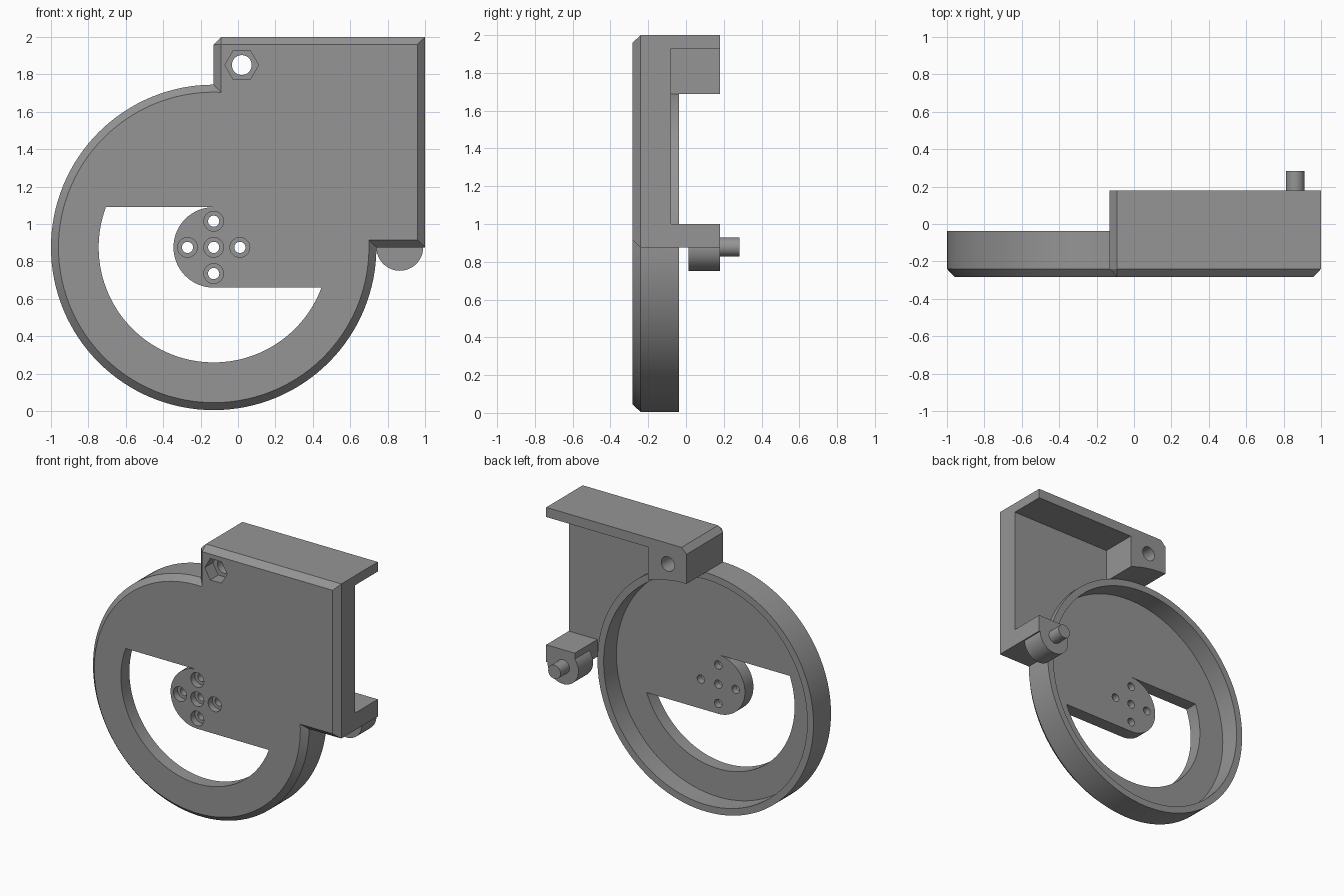
import bpy, bmesh, math

if "Cube" in bpy.data.objects:
    bpy.data.objects.remove(bpy.data.objects["Cube"])

CX, CZ = -0.13, 0.875            # wheel housing centre
FRONT, EDGE, BACK, LIP, REAR = -0.283, -0.24, -0.08, -0.038, 0.18

grey = bpy.data.materials.new("plain grey")
grey.diffuse_color = (0.3, 0.3, 0.3, 1)
grey.use_nodes = True
grey.node_tree.nodes["Principled BSDF"].inputs["Base Color"].default_value = grey.diffuse_color


def arc(cx, cz, r, a0, a1, n):
    """Points on an arc in the xz plane, angles in degrees."""
    return [(cx + r * math.cos(math.radians(a0 + (a1 - a0) * i / n)),
             cz + r * math.sin(math.radians(a0 + (a1 - a0) * i / n))) for i in range(n + 1)]


def circle(cx, cz, r, n):
    return arc(cx, cz, r, 0, 360, n)[:-1]


def loft(name, *sections):
    """Solid through matching xz outlines, each given as (y, points)."""
    bm = bmesh.new()
    rings = [[bm.verts.new((x, y, z)) for x, z in pts] for y, pts in sections]
    n = len(rings[0])
    for a, b in zip(rings, rings[1:]):
        for i in range(n):
            j = (i + 1) % n
            bm.faces.new((a[i], a[j], b[j], b[i]))
    bm.faces.new(rings[0])
    bm.faces.new(rings[-1])
    bmesh.ops.remove_doubles(bm, verts=bm.verts, dist=1e-5)
    bmesh.ops.recalc_face_normals(bm, faces=bm.faces)
    mesh = bpy.data.meshes.new(name)
    bm.to_mesh(mesh)
    bm.free()
    ob = bpy.data.objects.new(name, mesh)
    bpy.context.collection.objects.link(ob)
    mesh.materials.append(grey)
    return ob


def prism(name, pts, y0, y1):
    return loft(name, (y0, pts), (y1, pts))


def cut(ob, pts, y0, y1):
    """Remove a prism from ob."""
    cutter = prism("cutter", pts, y0, y1)
    mod = ob.modifiers.new("cut", 'BOOLEAN')
    mod.operation, mod.solver, mod.object = 'DIFFERENCE', 'EXACT', cutter
    bpy.context.view_layer.objects.active = ob
    bpy.ops.object.modifier_apply(modifier=mod.name)
    bpy.data.objects.remove(cutter)


# Housing plate: round disc merged with a square, bevelled along the front
d = math.degrees(math.asin(0.04 / 0.83))
outer = arc(CX, CZ, 0.87, 90, 360, 96) + [(1, CZ), (1, 2), (-0.09, 2), (-0.13, 1.96)]
inner = arc(CX, CZ, 0.83, 90 - d, 360 + d, 96) + [(0.96, 0.915), (0.96, 1.96),
                                                  (-0.09, 1.96), (-0.09, 1.96)]
plate = loft("housing_plate", (FRONT, inner), (EDGE, outer), (BACK, outer))

# Round recess in the back
cut(plate, circle(CX, CZ, 0.82, 128), -0.185, 0.1)

# Window that leaves a rounded hub tongue
h = 0.215
a = math.degrees(math.asin(h / 0.615))
window = arc(CX, CZ, h, 90, 270, 32) + arc(CX, CZ, 0.615, -a, -180 + a, 56)
window += arc(CX, CZ, 0.615, -180 + a, -180 - a, 16)[1:]
cut(plate, window, -0.4, 0.1)

# Counterbored screw holes in the hub
for dx, dz in ((0, 0), (0.14, 0), (-0.14, 0), (0, 0.14), (0, -0.14)):
    cut(plate, circle(CX + dx, CZ + dz, 0.053, 24), -0.4, -0.235)
    cut(plate, circle(CX + dx, CZ + dz, 0.03, 24), -0.4, 0.1)

# Raised lip around the recess
lip = prism("recess_lip", circle(CX, CZ, 0.87, 128), BACK, LIP)
cut(lip, circle(CX, CZ, 0.82, 128), -0.2, 0.1)

# Top flange with bolt block, its underside following the disc
e = math.degrees(math.acos(0.31 / 0.87))
flange = prism("top_flange", arc(CX, CZ, 0.87, 90, e, 12) +
               [(0.18, 1.93), (1, 1.93), (1, 2), (-0.09, 2), (-0.13, 1.96)], BACK, REAR)

# Bolt hole with hexagonal nut pocket
for part in (plate, flange):
    cut(part, circle(0.02, 1.85, 0.053, 32), -0.4, 0.4)
cut(plate, circle(0.02, 1.85, 0.09, 6), -0.4, -0.19)

# Lower foot, round boss and pivot pin
foot = prism("lower_foot", [(0.865, CZ), (1, CZ), (1, 1.0), (0.77, 1.0), (0.77, CZ)], BACK, REAR)
boss = prism("pivot_boss", circle(0.865, CZ, 0.125, 48), 0.012, REAR)
pin = prism("pivot_pin", circle(0.862, CZ + 0.003, 0.05, 32), REAR, 0.283)

# Smooth round walls, keep edges crisp
bpy.ops.object.select_all(action='DESELECT')
for ob in (plate, lip, flange, foot, boss, pin):
    ob.select_set(True)
bpy.context.view_layer.objects.active = plate
bpy.ops.object.shade_smooth_by_angle(angle=math.radians(25))
